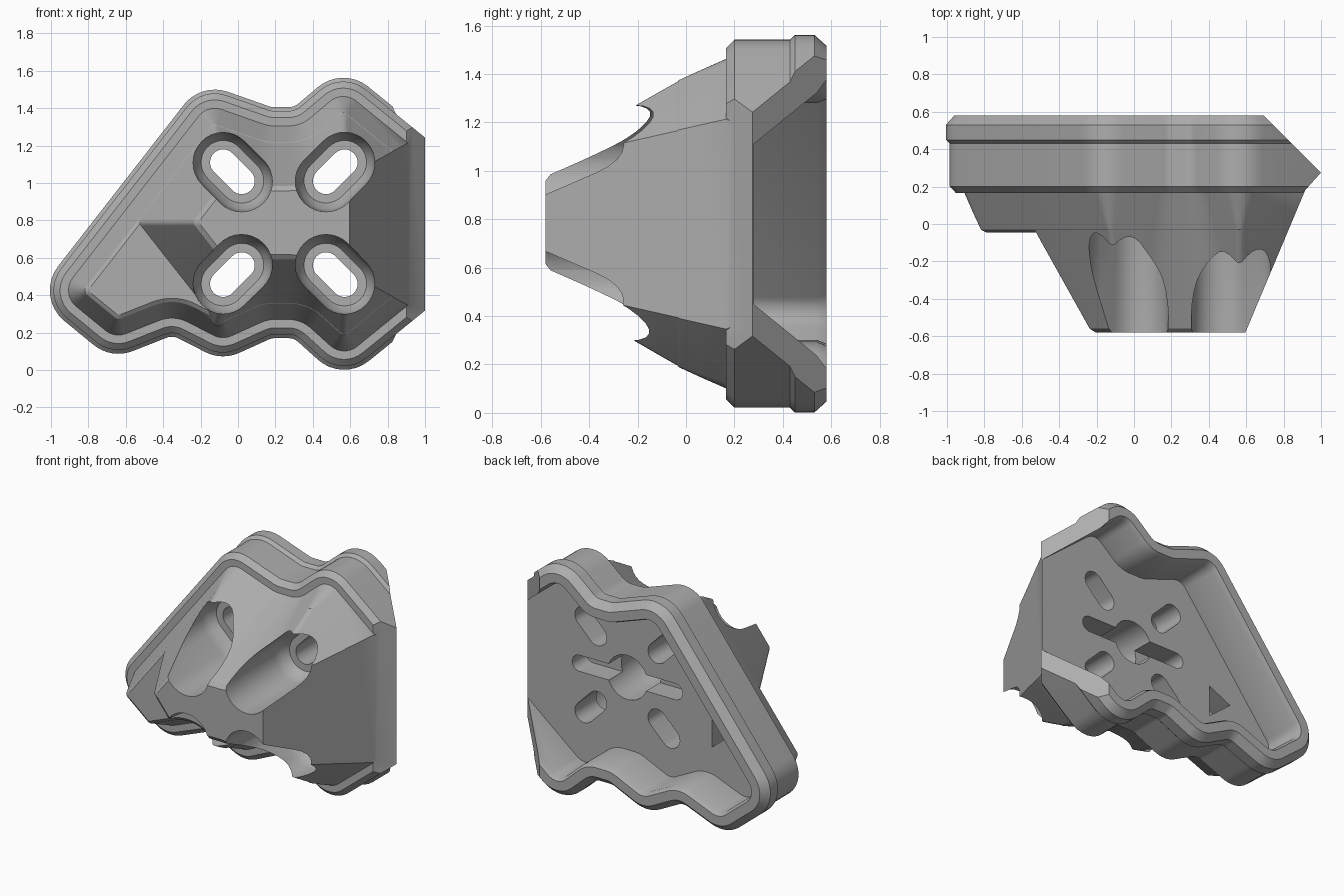
import bpy, bmesh
from math import pi, cos, sin, tan, atan2
from mathutils import Vector

cube = bpy.data.objects.get("Cube")
if cube:
    bpy.data.objects.remove(cube, do_unlink=True)

grey = bpy.data.materials.new("plain_grey")
grey.use_nodes = True
tone = (0.42, 0.42, 0.42, 1)
grey.diffuse_color = tone
grey.node_tree.nodes["Principled BSDF"].inputs["Base Color"].default_value = tone

# Outline corners (x, z), counter-clockwise; the right end is trimmed later
right_half = [(.18, .17), (.3, .17), (.56, -.065), (1.3, .535), (1.3, 1.025),
              (.56, 1.625), (.3, 1.405), (.18, 1.405), (-.197, 1.537)]
outline = [(-1.088, .393), (-.677, .056), (-.35, .185), (-.085, .05)] + right_half
tower_outline = [(-.779, .789), (-.169, .012)] + right_half
RADIUS, STEPS = .21, 8


def ring(points, inset):
    """Inset a polygon with mitred corners, then round each corner."""
    pts = [Vector(p) for p in points]
    n = len(pts)
    dirs = [(pts[(i + 1) % n] - pts[i]).normalized() for i in range(n)]
    result = []
    for i, p in enumerate(pts):
        d0, d1 = dirs[i - 1], dirs[i]
        turn = atan2(d0.x * d1.y - d0.y * d1.x, d0.dot(d1))
        n0, n1 = Vector((-d0.y, d0.x)), Vector((-d1.y, d1.x))
        mid = (n0 + n1).normalized()
        corner = p + mid * inset / cos(turn / 2)
        if turn > 0:
            r, side = max(RADIUS - inset, .03), 1
        else:
            r, side = .08 + inset, -1
        centre = corner + mid * side * r / cos(turn / 2)
        start = atan2(-side * n0.y, -side * n0.x)
        for k in range(STEPS + 1):
            a = start + turn * k / STEPS
            result.append(centre + Vector((cos(a), sin(a))) * r)
    return result


def slot_ring(cx, cz, half, angle, r):
    """Oblong with rounded ends."""
    result = []
    for end in (0, 1):
        a0 = angle + end * pi
        ex, ez = cx + half * cos(a0), cz + half * sin(a0)
        for k in range(17):
            a = a0 - pi / 2 + pi * k / 16
            result.append(Vector((ex + r * cos(a), ez + r * sin(a))))
    return result


def loft(name, layers, planes=()):
    """Skin (y, ring) layers into a closed solid and trim it by planes."""
    bm = bmesh.new()
    rows = [[bm.verts.new((p.x, y, p.y)) for p in pts] for y, pts in layers]
    n = len(rows[0])
    for a, b in zip(rows, rows[1:]):
        for i in range(n):
            j = (i + 1) % n
            bm.faces.new((a[i], a[j], b[j], b[i]))
    bm.faces.new(rows[0])
    bm.faces.new(rows[-1])
    bmesh.ops.remove_doubles(bm, verts=bm.verts, dist=1e-5)
    for co, no in planes:
        bmesh.ops.bisect_plane(bm, geom=bm.verts[:] + bm.edges[:] + bm.faces[:],
                               plane_co=co, plane_no=no, clear_outer=True)
        bmesh.ops.holes_fill(bm, edges=[e for e in bm.edges if e.is_boundary], sides=0)
    bmesh.ops.recalc_face_normals(bm, faces=bm.faces)
    mesh = bpy.data.meshes.new(name)
    bm.to_mesh(mesh)
    bm.free()
    mesh.materials.append(grey)
    obj = bpy.data.objects.new(name, mesh)
    bpy.context.collection.objects.link(obj)
    return obj


def combine(target, other, operation):
    """Apply a boolean and discard the second solid."""
    mod = target.modifiers.new("combine", 'BOOLEAN')
    mod.object, mod.operation, mod.solver = other, operation, 'EXACT'
    other.hide_render = True
    bpy.context.view_layer.objects.active = target
    bpy.ops.object.modifier_apply(modifier=mod.name)
    bpy.data.objects.remove(other, do_unlink=True)


def draft(y):
    return .1 + (.165 - y) * .44


# Stepped rim with bevelled edges, trimmed to a point on the right
rim_profile = [(.165, .055), (.2, .02), (.43, .02), (.45, 0), (.53, 0), (.58, .045)]
housing = loft("mount_housing", [(y, ring(outline, d)) for y, d in rim_profile],
               [((1, .275, 0), (1, 1, 0)), ((1, .275, 0), (1, -.9, 0))])

# Low tapered base and tall tapered tower, sharing one sloping right face
slope = [((.915, .18, 0), (.75, -.315, 0))]
base = loft("low_base", [(.22, ring(outline, .1)), (.165, ring(outline, .1)),
                         (.06, ring(outline, draft(.06))),
                         (-.03, ring(outline, draft(-.03))),
                         (-.045, ring(outline, draft(-.03) + .02))], slope)
tower_levels = [0, -.1, -.25, -.4, -.56]
tower_rings = [(y, ring(tower_outline, draft(y) + .002)) for y in tower_levels]
tower_rings.append((-.58, ring(tower_outline, draft(-.56) + .028)))
tower = loft("tower", tower_rings, slope)
combine(housing, base, 'UNION')
combine(housing, tower, 'UNION')

# Rear pocket, open at the right end
pocket_profile = [(.28, .125), (.54, .125), (.6, .1)]
combine(housing, loft("rear_pocket", [(y, ring(outline, d)) for y, d in pocket_profile]),
        'DIFFERENCE')

# Four diagonal recesses, each with a through slot
CX, CZ, OUT = .245, .785, .275
recess_profile = [(-.8, .167), (-.05, .16), (0, .15), (.05, .118)]
for sx in (-1, 1):
    for sz in (-1, 1):
        x, z, angle = CX + sx * OUT, CZ + sz * OUT, sx * sz * pi / 4
        recess = loft("recess", [(y, slot_ring(x, z, .07, angle, r))
                                 for y, r in recess_profile])
        combine(housing, recess, 'DIFFERENCE')
        hole = loft("through_slot", [(y, slot_ring(x, z, .07, angle, .07))
                                     for y in (0, .4)])
        combine(housing, hole, 'DIFFERENCE')

# Long shallow slot and round bore behind the tower
combine(housing, loft("rear_slot", [(y, slot_ring(CX, CZ, .36, 0, .055))
                                    for y in (.13, .4)]), 'DIFFERENCE')
bore_profile = [(-.12, .08), (-.06, .13), (.05, .15), (.4, .15)]
combine(housing, loft("rear_bore", [(y, slot_ring(CX, CZ, .001, 0, r))
                                    for y, r in bore_profile]), 'DIFFERENCE')

# Small triangular notch in the pocket floor
notch = [Vector(p) for p in ((-.56, .62), (-.39, .48), (-.39, .7))]
combine(housing, loft("floor_notch", [(.12, notch), (.4, notch)]), 'DIFFERENCE')

# Smooth curved walls, keep machined edges crisp
bpy.ops.object.select_all(action='DESELECT')
housing.select_set(True)
bpy.context.view_layer.objects.active = housing
bpy.ops.object.shade_smooth_by_angle(angle=pi / 7)
